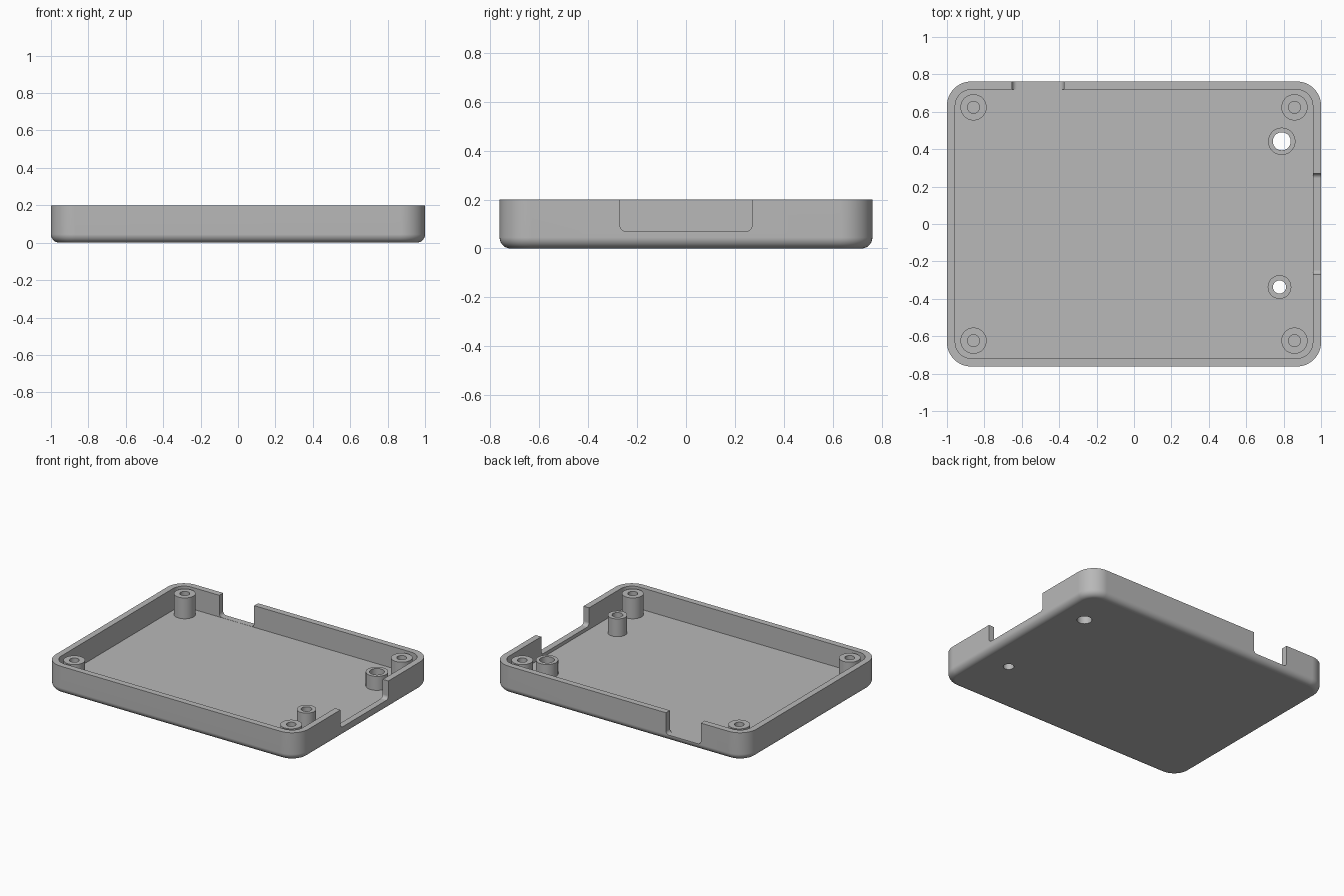
import bpy, bmesh
from math import sin, cos, pi
from mathutils import Matrix

if "Cube" in bpy.data.objects:
    bpy.data.objects.remove(bpy.data.objects["Cube"])

HALF_X, HALF_Y, TOP = 1.0, 0.762, 0.2
CORNER, WALL, FLOOR, FILLET = 0.13, 0.044, 0.045, 0.045

grey = bpy.data.materials.new("plain grey")
grey.use_nodes = True
grey.diffuse_color = (0.48, 0.48, 0.48, 1)
grey.node_tree.nodes["Principled BSDF"].inputs["Base Color"].default_value = grey.diffuse_color


def rounded_ring(hx, hy, radius, z, steps=12):
    """Counter-clockwise outline of a rounded rectangle."""
    points = []
    for quarter, (sx, sy) in enumerate([(1, 1), (-1, 1), (-1, -1), (1, -1)]):
        for i in range(steps + 1):
            a = (quarter + i / steps) * pi / 2
            points.append((sx * (hx - radius) + radius * cos(a),
                           sy * (hy - radius) + radius * sin(a), z))
    return points


def circle_ring(radius, z, steps=48):
    return [(radius * cos(2 * pi * i / steps), radius * sin(2 * pi * i / steps), z)
            for i in range(steps)]


def loft(name, rings, cap=True, matrix=None):
    """Skin matching rings; either cap both ends or close the loop."""
    bm = bmesh.new()
    rows = [[bm.verts.new(p) for p in ring] for ring in rings]
    n = len(rows[0])
    pairs = list(zip(rows, rows[1:]))
    if cap:
        bm.faces.new(rows[0][::-1])
        bm.faces.new(rows[-1])
    else:
        pairs.append((rows[-1], rows[0]))
    for low, high in pairs:
        for i in range(n):
            j = (i + 1) % n
            bm.faces.new((low[i], low[j], high[j], high[i]))
    if matrix:
        bm.transform(matrix)
    bmesh.ops.recalc_face_normals(bm, faces=bm.faces)
    mesh = bpy.data.meshes.new(name)
    bm.to_mesh(mesh)
    bm.free()
    mesh.materials.append(grey)
    obj = bpy.data.objects.new(name, mesh)
    bpy.context.collection.objects.link(obj)
    return obj


def activate(obj):
    bpy.ops.object.select_all(action='DESELECT')
    obj.select_set(True)
    bpy.context.view_layer.objects.active = obj


def cut(obj, cutter):
    cutter.hide_render = True
    mod = obj.modifiers.new("cut", 'BOOLEAN')
    mod.operation, mod.solver, mod.object = 'DIFFERENCE', 'EXACT', cutter
    activate(obj)
    bpy.ops.object.modifier_apply(modifier=mod.name)
    bpy.data.objects.remove(cutter)


def smooth(obj):
    activate(obj)
    bpy.ops.object.shade_smooth_by_angle(angle=pi / 6)
    mod = obj.modifiers.new("flat face normals", 'WEIGHTED_NORMAL')
    mod.keep_sharp = True


# Tray shell: filleted underside, straight walls, sharp inner floor
rings = []
for i in range(9):
    a = i / 8 * pi / 2
    inset = FILLET * (1 - sin(a))
    rings.append(rounded_ring(HALF_X - inset, HALF_Y - inset, CORNER - inset,
                              FILLET * (1 - cos(a))))
rings.append(rounded_ring(HALF_X, HALF_Y, CORNER, TOP))
for z in (TOP, FLOOR):
    rings.append(rounded_ring(HALF_X - WALL, HALF_Y - WALL, CORNER - WALL, z))
tray = loft("tray_shell", rings)


# Wall notches with rounded lower corners
def notch(center, half_width, bottom, turn):
    height = 0.2
    outline = [rounded_ring(half_width, height, 0.025, d, 8) for d in (-0.08, 0.08)]
    upright = Matrix.Rotation(pi / 2, 4, 'X')
    place = Matrix.Translation((*center, bottom + height))
    return loft("notch_cutter", outline, matrix=place @ Matrix.Rotation(turn, 4, 'Z') @ upright)


cut(tray, notch((HALF_X, 0), 0.27, 0.07, pi / 2))
cut(tray, notch((-0.513, HALF_Y), 0.138, FLOOR + 0.001, 0))


# Hollow round posts
def post(name, x, y, outer, inner, top):
    base = FLOOR - 0.005
    tube = [circle_ring(outer, base), circle_ring(outer, top),
            circle_ring(inner, top), circle_ring(inner, base)]
    smooth(loft(name, tube, cap=False, matrix=Matrix.Translation((x, y, 0))))


for x, side in ((-0.858, "right"), (0.858, "left")):
    for y, end in ((-0.624, "front"), (0.624, "back")):
        post(f"{end}_{side}_corner_post", x, y, 0.07, 0.032, 0.194)

# Inner posts, bored through the floor
for name, x, y, outer, inner, top in (("back_inner_post", 0.79, 0.442, 0.073, 0.048, 0.145),
                                      ("front_inner_post", 0.778, -0.337, 0.063, 0.035, 0.172)):
    bore = [circle_ring(inner, z) for z in (-0.1, 0.1)]
    cut(tray, loft("bore_cutter", bore, matrix=Matrix.Translation((x, y, 0))))
    post(name, x, y, outer, inner, top)

smooth(tray)
